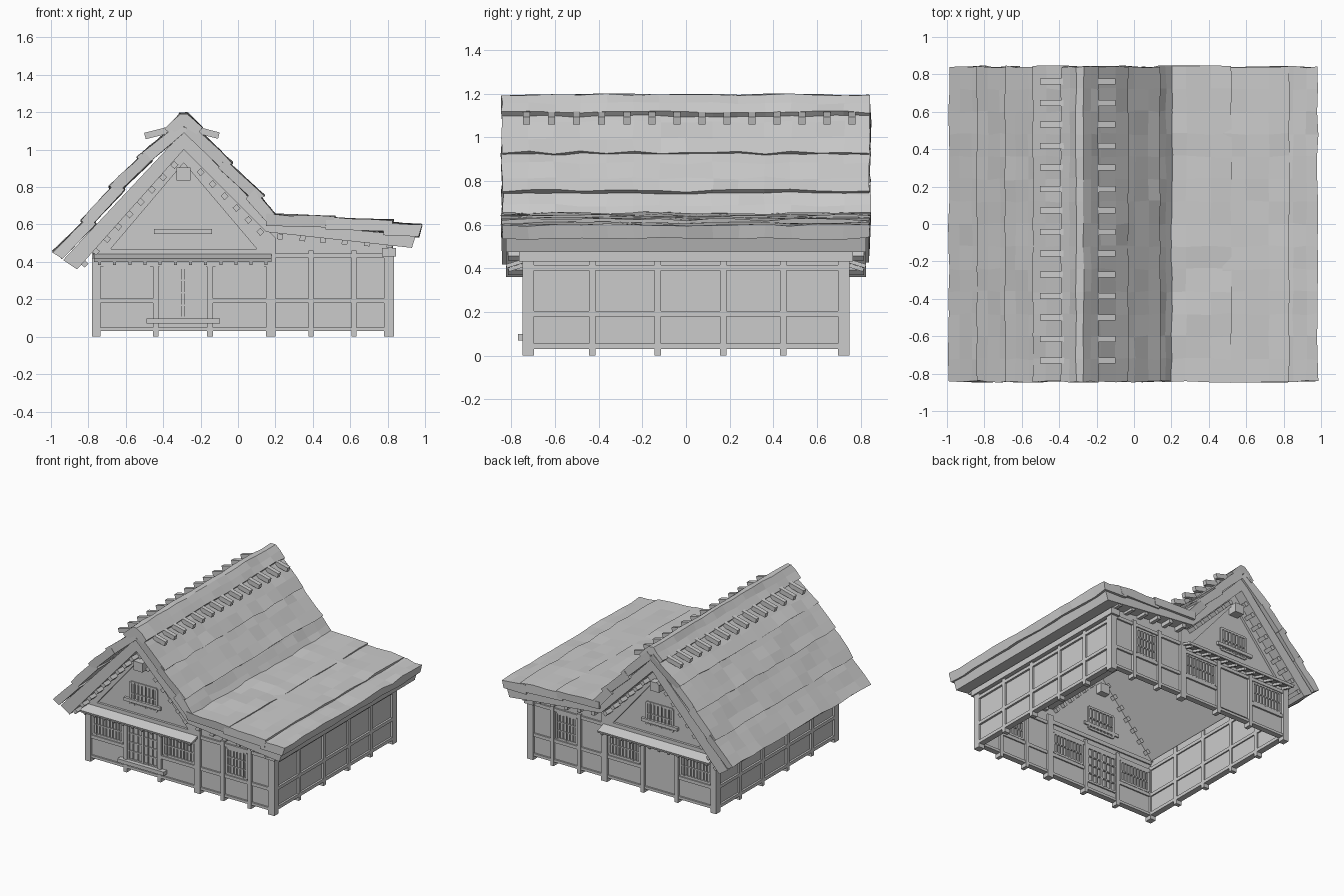
import bpy, bmesh, random
from mathutils import Vector, Matrix

if "Cube" in bpy.data.objects:
    bpy.data.objects.remove(bpy.data.objects["Cube"])
random.seed(4)

def finish(name, bm):
    bmesh.ops.recalc_face_normals(bm, faces=bm.faces)
    me = bpy.data.meshes.new(name)
    bm.to_mesh(me)
    bm.free()
    ob = bpy.data.objects.new(name, me)
    bpy.context.collection.objects.link(ob)
    return ob

def add_box(bm, x0, x1, y0, y1, z0, z1, tilt=0, axis='Y'):
    c = Vector(((x0+x1)/2, (y0+y1)/2, (z0+z1)/2))
    m = Matrix.Translation(c) @ Matrix.Rotation(tilt, 4, axis) @ Matrix.Diagonal((x1-x0, abs(y1-y0), z1-z0, 1))
    bmesh.ops.create_cube(bm, size=1, matrix=m)

def boxes(name, items):
    bm = bmesh.new()
    for b in items:
        add_box(bm, *b)
    return finish(name, bm)

def loft(bm, profile, ys, jit=0.0):
    # xz profile swept along y, optionally roughened
    rings = []
    for y in ys:
        rings.append([bm.verts.new((x + random.uniform(-jit, jit)*.6,
                                    y + random.uniform(-jit, jit),
                                    z + random.uniform(-jit, jit))) for x, z in profile])
    n = len(profile)
    for a, b in zip(rings, rings[1:]):
        for i in range(n):
            bm.faces.new((a[i], a[(i+1) % n], b[(i+1) % n], b[i]))
    bm.faces.new(rings[0])
    bm.faces.new(rings[-1][::-1])

def prism(name, profile, y0, y1):
    bm = bmesh.new()
    loft(bm, profile, (y0, y1))
    return finish(name, bm)

# Roof underlayer
prism("roof_underlayer", [(-.29, 1.1), (-.935, .41), (-.86, .36), (-.29, 1.0),
                          (.15, .56), (.93, .475), (.95, .54), (.19, .61)], -.825, .825)

# Thatch courses: overlapping rough strips
def course(name, a, b, t):
    a, b = Vector(a), Vector(b)
    d = (b - a).normalized()
    n = Vector((d.y, -d.x))
    if n.y > 0:
        n = -n
    prof = [a.lerp(b, f) for f in (0, .35, .7, 1)] + [b + n*t - d*.012, a + n*t]
    bm = bmesh.new()
    loft(bm, prof, [-.842 + 1.684*i/14 for i in range(15)], .007)
    finish(name, bm)

courses = [((-.26, 1.15), (-.03, .93), .06), ((-.07, .95), (.14, .755), .06),
           ((.09, .78), (.205, .65), .06), ((.15, .655), (.52, .642), .06),
           ((.47, .636), (.83, .622), .06), ((.78, .612), (.982, .598), .065),
           ((-.31, 1.15), (-.54, .96), .06), ((-.5, .985), (-.69, .8), .06),
           ((-.65, .825), (-.84, .62), .06), ((-.8, .645), (-.99, .455), .06)]
for i, c in enumerate(courses):
    course("thatch_course_%d" % i, *c)

# Ridge cap
bm = bmesh.new()
loft(bm, [(-.39, 1.11), (-.345, 1.155), (-.31, 1.195), (-.27, 1.195), (-.23, 1.155), (-.19, 1.115),
          (-.22, 1.08), (-.29, 1.13), (-.36, 1.08)], [-.842 + 1.684*i/14 for i in range(15)], .006)
finish("ridge_cap", bm)

# Pegs beside the ridge
pegs = []
for i in range(14):
    y = -.73 + i*.1147
    pegs += [(-.5, -.34, y-.016, y+.016, 1.075, 1.11, -.25), (-.24, -.1, y-.016, y+.016, 1.075, 1.11, .25)]
boxes("ridge_pegs", pegs)

# Side walls with frames
boxes("side_walls", [(-.765, -.745, -.73, .73, .035, .47), (.795, .815, -.73, .73, .035, .53)])
ys = (-.43, -.13, .17, .445)
frame = []
for x0, x1, top in ((-.78, -.735, .46), (.785, .83, .5)):
    frame += [(x0, x1, y-.015, y+.015, 0, top) for y in ys]
    frame += [(x0, x1, -.73, .73, z, z+.025) for z in (.03, .18, .39)]
boxes("side_frames", frame)
boxes("right_wall_plate", [(.77, .845, -.765, .765, .43, .475)])

def lattice(B, x0, x1, z0, z1, nx, nz):
    # framed grid of bars in a gable wall
    for i in range(nx+1):
        x, w = x0 + (x1-x0)*i/nx, .008 if i in (0, nx) else .004
        B(x-w, x+w, .7, .738, z0, z1)
    for j in range(nz+1):
        z, w = z0 + (z1-z0)*j/nz, .008 if j in (0, nz) else .004
        B(x0, x1, .7, .737, z-w, z+w)

for s, side in ((-1, "front"), (1, "back")):
    def maker(out):
        def B(x0, x1, d0, d1, z0, z1, *r):
            out.append((x0, x1, min(s*d0, s*d1), max(s*d0, s*d1), z0, z1) + r)
        return B
    # Gable wall
    prism(side + "_wall", [(-.775, .035), (.825, .035), (.825, .5), (.15, .575), (-.29, 1.02), (-.775, .47)], s*.71, s*.73)

    # Posts and rails
    fr = []
    B = maker(fr)
    for x, w, top in ((-.757, .023, .42), (-.44, .015, .42), (-.15, .015, .42), (.175, .026, .5),
                      (.39, .014, .46), (.62, .014, .46), (.807, .026, .46)):
        B(x-w, x+w, .695, .748, 0, top)
    for x0, x1 in ((-.76, -.44), (-.15, .81)):
        B(x0, x1, .7, .743, .18, .205)
    B(-.76, .81, .7, .743, .03, .05)
    B(-.76, .18, .7, .743, .375, .4)
    B(.18, .81, .7, .743, .42, .445)
    boxes(side + "_frame", fr)

    # Windows and door
    wi = []
    B = maker(wi)
    lattice(B, -.72, -.47, .215, .37, 9, 2)
    lattice(B, -.12, .14, .215, .37, 9, 2)
    lattice(B, .42, .59, .215, .41, 6, 3)
    lattice(B, -.4, -.18, .53, .7, 7, 2)
    if s < 0:
        lattice(B, -.42, -.17, .1, .37, 6, 4)
        B(-.305, -.285, .7, .742, .1, .37)
    else:
        B(-.42, -.17, .7, .736, .06, .37)
    B(-.45, -.14, .7, .75, .55, .575)
    boxes(side + "_windows", wi)

    # Sloped gable boards and tie beam
    prism(side + "_gable_boards", [(-.29, 1.015), (-.77, .47), (-.68, .47), (-.29, .93), (.1, .47),
                                   (.2, .47), (.2, .53)], s*.71, s*.748)
    ga = []
    B = maker(ga)
    B(-.76, .18, .7, .748, .44, .47)
    B(-.33, -.255, .66, .80, .835, .905)
    boxes(side + "_gable_beams", ga)

    # Purlin ends under the roof
    pu = []
    B = maker(pu)
    for i in range(9):
        x = -.82 + i*.06
        B(x-.015, x+.015, .68, .815, .375+i*.066, .405+i*.066, -.83)
    for i in range(6):
        x = -.2 + i*.064
        B(x-.015, x+.015, .68, .815, .865-i*.064, .895-i*.064, .8)
    for i, x in enumerate((.225, .345, .455, .57, .69, .81)):
        B(x-.015, x+.015, .68, .815, .52-i*.009, .55-i*.011, .1)
    boxes(side + "_purlin_ends", pu)

    # Hood over the windows, with small rafters
    ho = []
    bm = bmesh.new()
    tilt = -s*.3
    add_box(bm, -.77, .18, s*.725, s*.825, .415, .433, tilt, 'X')
    add_box(bm, -.76, .17, s*.805, s*.82, .402, .414)
    for i in range(12):
        x = -.74 + i*.081
        add_box(bm, x-.008, x+.008, s*.72, s*.815, .398, .416, tilt, 'X')
    finish(side + "_hood", bm)

# Entrance step
boxes("entrance_step", [(-.49, -.095, -.77, -.72, .07, .098)])
